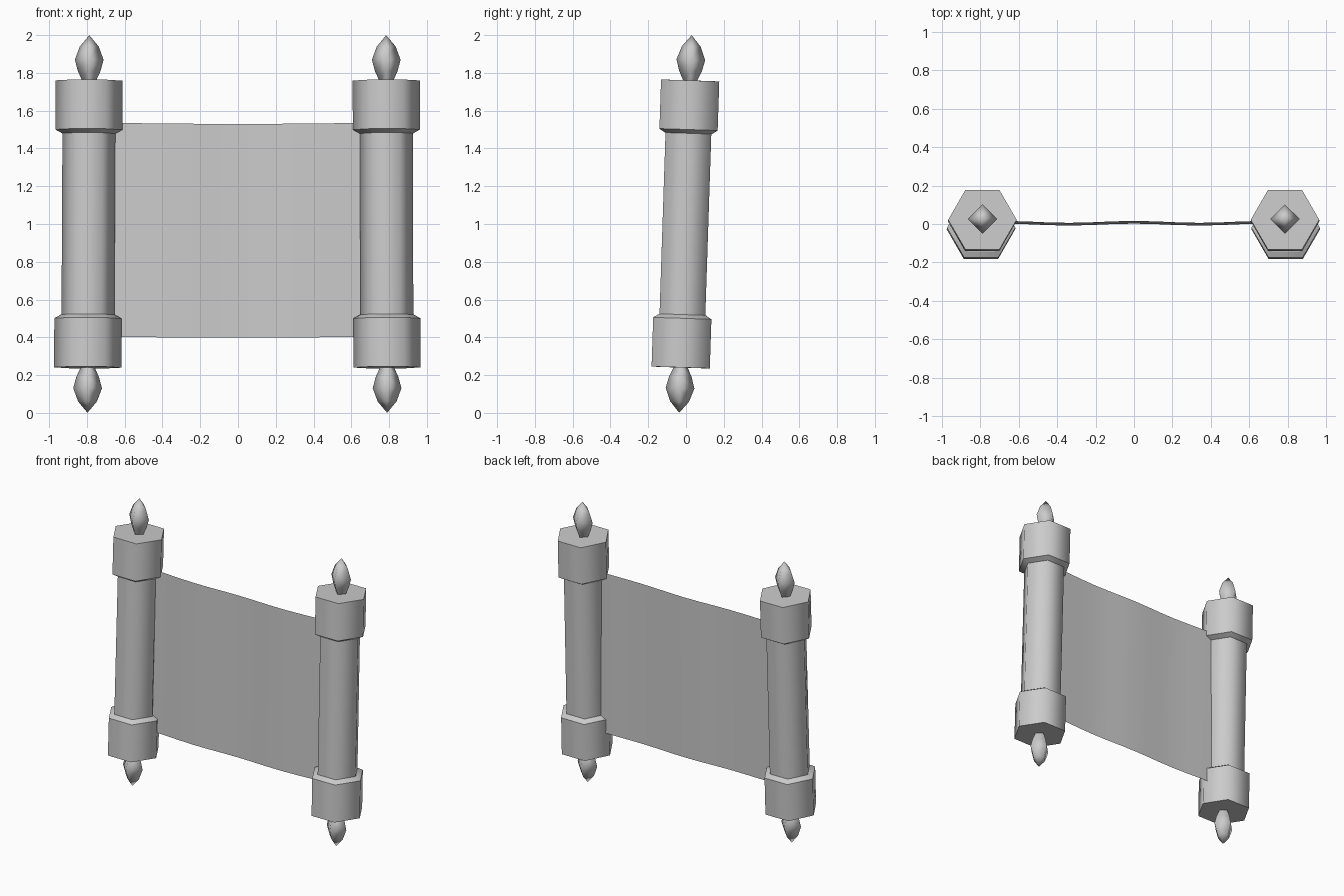
import bpy, bmesh, math
from mathutils import Vector, Euler

cube = bpy.data.objects.get("Cube")
if cube:
    bpy.data.objects.remove(cube)

grey = bpy.data.materials.new("plain_grey")
grey.use_nodes = True
colour = (0.6, 0.6, 0.6, 1)
grey.diffuse_color = colour
grey.node_tree.nodes["Principled BSDF"].inputs["Base Color"].default_value = colour


def finish(name, bm):
    mesh = bpy.data.meshes.new(name)
    bm.to_mesh(mesh)
    bm.free()
    mesh.materials.append(grey)
    obj = bpy.data.objects.new(name, mesh)
    bpy.context.collection.objects.link(obj)
    return obj


def lathe(name, profile, sides, sharp_rings):
    """Turn (radius, height) pairs into a closed, smooth-sided solid."""
    bm = bmesh.new()
    rings = []
    for r, z in profile:
        if r == 0:
            rings.append([bm.verts.new((0, 0, z))] * sides)
        else:
            rings.append([bm.verts.new((r * math.cos(math.tau * i / sides),
                                        r * math.sin(math.tau * i / sides), z))
                          for i in range(sides)])
    for a, b in zip(rings, rings[1:]):
        for i in range(sides):
            j = (i + 1) % sides
            corners = list(dict.fromkeys((a[i], a[j], b[j], b[i])))
            bm.faces.new(corners).smooth = True
    for ring in (rings[0], rings[-1]):
        if len(set(ring)) > 1:
            bm.faces.new(ring)
    bmesh.ops.recalc_face_normals(bm, faces=bm.faces)
    if sharp_rings:
        for e in bm.edges:
            if abs(e.verts[0].co.z - e.verts[1].co.z) < 1e-5:
                e.smooth = False
    return finish(name, bm)


# Profiles measured from the middle of each roll
cap = [(0.142, 0.48), (0.178, 0.5), (0.178, 0.76)]
finial = [(0.035, 0.755), (0.06, 0.81), (0.076, 0.87), (0.05, 0.94), (0, 1.0)]


def flip(profile):
    return [(r, -z) for r, z in profile]


# Two leaning rolls with hexagonal caps and pointed finials
for side, x, lean in (("right", -0.792, 0.005), ("left", 0.787, -0.0025)):
    parts = [
        lathe(side + "_roll", [(0.14, -0.49), (0.14, 0.49)], 6, True),
        lathe(side + "_top_cap", cap, 6, True),
        lathe(side + "_bottom_cap", flip(cap), 6, True),
        lathe(side + "_top_finial", finial, 4, False),
        lathe(side + "_bottom_finial", flip(finial), 4, False),
    ]
    for part in parts:
        part.location = (x, -0.003, 1.0)
        part.rotation_euler = Euler((-0.033, lean, 0))

# Gently waved sheet stretched between the rolls
bm = bmesh.new()
steps = 12
columns = []
for i in range(steps + 1):
    t = i / steps * 2 - 1
    wave = 0.004 + 0.005 * math.cos(math.tau * t)
    dip = 0.006 * (1 - t * t)
    columns.append([bm.verts.new(Vector((0.68 * t, wave - 0.007, 0.404 - dip))),
                    bm.verts.new(Vector((0.68 * t, wave + 0.007, 1.536 - dip)))])
for a, b in zip(columns, columns[1:]):
    bm.faces.new((a[0], b[0], b[1], a[1])).smooth = True
finish("parchment_sheet", bm)
